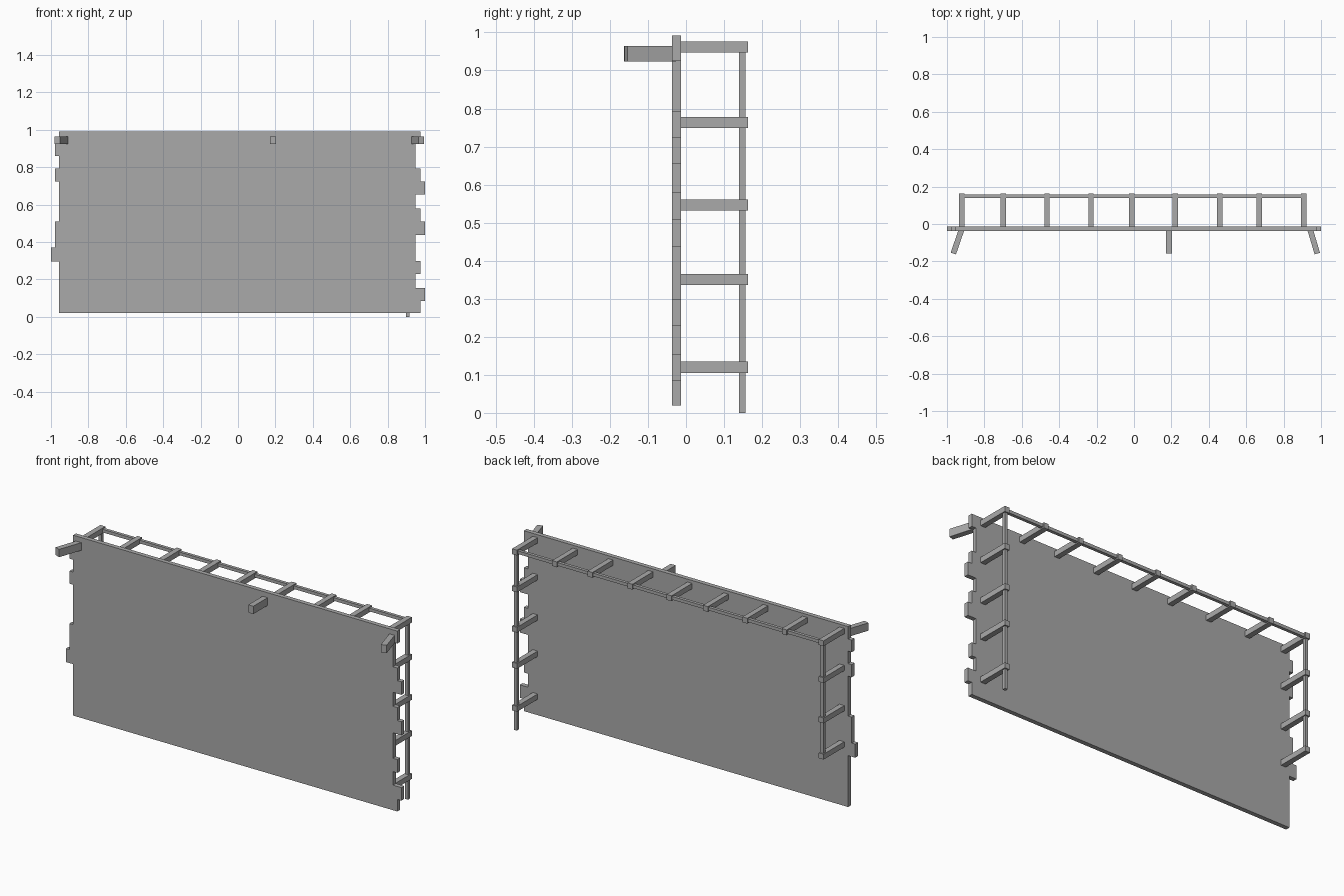
import bpy, bmesh, math
from mathutils import Vector

cube = bpy.data.objects.get("Cube")
if cube:
    bpy.data.objects.remove(cube, do_unlink=True)

grey = bpy.data.materials.new("plain grey")
grey.use_nodes = True
tone = (0.4, 0.4, 0.4, 1)
grey.diffuse_color = tone
grey.node_tree.nodes["Principled BSDF"].inputs["Base Color"].default_value = tone


def add_object(name, bm):
    bmesh.ops.recalc_face_normals(bm, faces=bm.faces)
    mesh = bpy.data.meshes.new(name)
    bm.to_mesh(mesh)
    bm.free()
    mesh.materials.append(grey)
    obj = bpy.data.objects.new(name, mesh)
    bpy.context.collection.objects.link(obj)
    return obj


def beam(name, start, end, width, height):
    """Square-ended bar between two points."""
    start, end = Vector(start), Vector(end)
    axis = end - start
    bm = bmesh.new()
    bmesh.ops.create_cube(bm, size=1)
    bmesh.ops.scale(bm, vec=(width, axis.length, height), verts=bm.verts)
    obj = add_object(name, bm)
    obj.location = (start + end) / 2
    if abs(axis.z) > 0.5 * axis.length:
        obj.rotation_euler.x = math.pi / 2
    else:
        obj.rotation_euler.z = math.atan2(-axis.x, axis.y)
    return obj


def stepped(bands, top):
    """Outline up one edge from (bottom height, x) bands."""
    points = []
    for i, (z, x) in enumerate(bands):
        upper = bands[i + 1][0] if i + 1 < len(bands) else top
        points += [(x, z), (x, upper)]
    return points


# Wall panel with ragged, toothed side edges
TOP, FRONT, BACK = 0.992, -0.037, -0.013
FLUSH, NOTCH, TOOTH = 0.976, 0.95, 1.0
right_bands = [(0.02, FLUSH), (0.085, TOOTH), (0.155, NOTCH), (0.228, FLUSH),
               (0.30, NOTCH), (0.437, TOOTH), (0.51, FLUSH), (0.58, NOTCH),
               (0.655, TOOTH), (0.725, FLUSH), (0.793, NOTCH), (0.925, FLUSH)]
EDGE, STEP = -0.957, -0.979
left_bands = [(0.02, EDGE), (0.297, -1.0), (0.37, STEP), (0.51, EDGE),
              (0.725, STEP), (0.793, EDGE), (0.86, STEP), (0.925, EDGE)]
outline = stepped(right_bands, TOP) + stepped(left_bands, TOP)[::-1]
bm = bmesh.new()
face = bm.faces.new([bm.verts.new((x, FRONT, z)) for x, z in outline])
grown = bmesh.ops.extrude_face_region(bm, geom=[face])["geom"]
bmesh.ops.translate(bm, vec=(0, BACK - FRONT, 0),
                    verts=[v for v in grown if isinstance(v, bmesh.types.BMVert)])
add_object("wall_panel", bm)

# Front brackets, the outer two splayed
for name, x0, x1 in (("right", -0.922, -0.966), ("middle", 0.187, 0.187),
                     ("left", 0.942, 0.98)):
    beam(name + "_front_bracket", (x0, -0.03, 0.944), (x1, -0.158, 0.944), 0.03, 0.042)

# Short bars behind the panel, along the top and down both sides
RAIL_Y, BAR_END, BAR = 0.148, 0.163, 0.029
RIGHT_X, LEFT_X, TOP_Z = -0.92, 0.908, 0.962
top_x = [RIGHT_X, -0.70, -0.465, -0.23, -0.013, 0.22, 0.458, 0.67, LEFT_X]
side_z = [0.763, 0.546, 0.351, 0.12]


def back_bar(name, x, z):
    beam(name, (x, BACK, z), (x, BAR_END, z), BAR, BAR)


for i, x in enumerate(top_x):
    back_bar(f"top_bar_{i + 1}", x, TOP_Z)
for i, z in enumerate(side_z):
    back_bar(f"left_bar_{i + 1}", LEFT_X, z)
    if i < len(side_z) - 1:
        back_bar(f"right_bar_{i + 1}", RIGHT_X, z)

# Thin rails joining the bar ends
RAIL = 0.017
beam("top_rail", (RIGHT_X, RAIL_Y, TOP_Z), (LEFT_X, RAIL_Y, TOP_Z), RAIL, RAIL)
beam("left_rail", (LEFT_X, RAIL_Y, 0), (LEFT_X, RAIL_Y, TOP_Z), RAIL, RAIL)
beam("right_rail", (RIGHT_X, RAIL_Y, side_z[2]), (RIGHT_X, RAIL_Y, TOP_Z), RAIL, RAIL)
